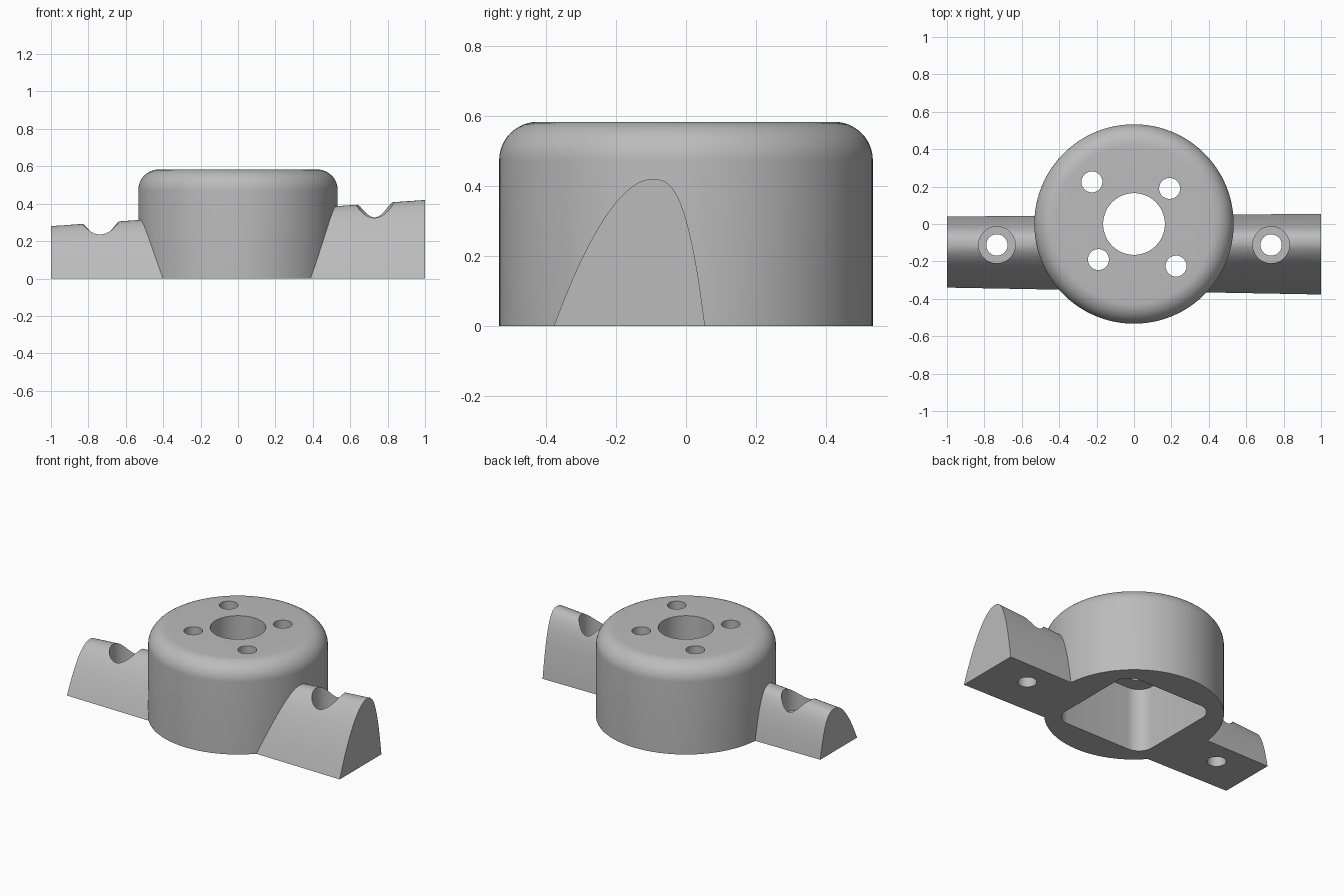
import bpy
import bmesh
import math

if "Cube" in bpy.data.objects:
    bpy.data.objects.remove(bpy.data.objects["Cube"], do_unlink=True)

HUB_R, HUB_H, FILLET = 0.533, 0.583, 0.11

grey = bpy.data.materials.new("plain grey")
grey.use_nodes = True
grey.diffuse_color = (0.5, 0.5, 0.5, 1)
grey.node_tree.nodes["Principled BSDF"].inputs["Base Color"].default_value = (0.5, 0.5, 0.5, 1)


def loft(name, rings):
    """Solid skinned through closed rings of points, capped at both ends."""
    bm = bmesh.new()
    rows = [[bm.verts.new(p) for p in ring] for ring in rings]
    n = len(rows[0])
    for a, b in zip(rows, rows[1:]):
        for i in range(n):
            j = (i + 1) % n
            bm.faces.new((a[i], a[j], b[j], b[i]))
    bm.faces.new(rows[0][::-1])
    bm.faces.new(rows[-1])
    bmesh.ops.recalc_face_normals(bm, faces=bm.faces)
    mesh = bpy.data.meshes.new(name)
    bm.to_mesh(mesh)
    bm.free()
    mesh.materials.append(grey)
    obj = bpy.data.objects.new(name, mesh)
    bpy.context.collection.objects.link(obj)
    return obj


def circle(x, y, r, z, n):
    return [(x + r * math.cos(math.tau * i / n), y + r * math.sin(math.tau * i / n), z)
            for i in range(n)]


def cylinder(x, y, r, z0, z1, n=48):
    return loft("cutter", [circle(x, y, r, z, n) for z in (z0, z1)])


def rounded_square(half, r, z, steps=8):
    points = []
    for k, (sx, sy) in enumerate(((1, 1), (-1, 1), (-1, -1), (1, -1))):
        for i in range(steps + 1):
            a = (k + i / steps) * math.pi / 2
            points.append((sx * (half - r) + r * math.cos(a),
                           sy * (half - r) + r * math.sin(a), z))
    return points


def finish(obj, cutters):
    """Cut each cutter out of the part, then shade it."""
    bpy.ops.object.select_all(action='DESELECT')
    bpy.context.view_layer.objects.active = obj
    obj.select_set(True)
    for cutter in cutters:
        cutter.hide_render = True
        mod = obj.modifiers.new("cut", 'BOOLEAN')
        mod.operation, mod.solver, mod.object = 'DIFFERENCE', 'EXACT', cutter
        bpy.ops.object.modifier_apply(modifier=mod.name)
        bpy.data.objects.remove(cutter, do_unlink=True)
    bpy.ops.object.shade_smooth_by_angle(angle=math.radians(30))


# Round hub with a filleted top edge
rings = [circle(0, 0, HUB_R, 0, 128)]
for i in range(13):
    a = i / 12 * math.pi / 2
    rings.append(circle(0, 0, HUB_R - FILLET + FILLET * math.cos(a),
                        HUB_H - FILLET + FILLET * math.sin(a), 128))
hub = loft("hub", rings)

# Square pocket below, shaft hole and four mounting holes above
pocket = loft("cutter", [rounded_square(0.335, 0.1, z) for z in (-0.1, 0.42)])
holes = [cylinder(0, 0, 0.165, -0.1, 0.8, 64)]
for radius, angle in ((0.269, 45), (0.318, 135), (0.269, 225), (0.318, 315)):
    a = math.radians(angle)
    holes.append(cylinder(radius * math.cos(a), radius * math.sin(a), 0.056, 0.3, 0.8))
finish(hub, [pocket] + holes)


def arm_section(x, steps=24):
    """Lopsided arch whose size grows steadily towards +x."""
    t = (x + 1) / 2
    front, back = -0.34 - 0.037 * t, 0.04 + 0.014 * t
    peak, height = -0.115 + 0.015 * t, 0.28 + 0.14 * t
    points = []
    for i in range(steps + 1):
        u = math.cos(i / steps * math.pi / 2)
        points.append((x, peak + u * (front - peak), height * (1 - u ** 1.8)))
    for i in range(1, steps + 1):
        u = math.sin(i / steps * math.pi / 2)
        points.append((x, peak + u * (back - peak), height * (1 - u ** 3)))
    return points


# Tapered arms, each with a counterbored screw hole
for name, side in (("left_arm", 1), ("right_arm", -1)):
    arm = loft(name, [arm_section(side * x) for x in (0.3, 1.0)])
    x = side * 0.733
    finish(arm, [cylinder(0, 0, HUB_R - 0.006, -0.1, 0.8, 128),
                 cylinder(x, -0.112, 0.098, 0.15, 0.8),
                 cylinder(x, -0.112, 0.057, -0.1, 0.8)])
